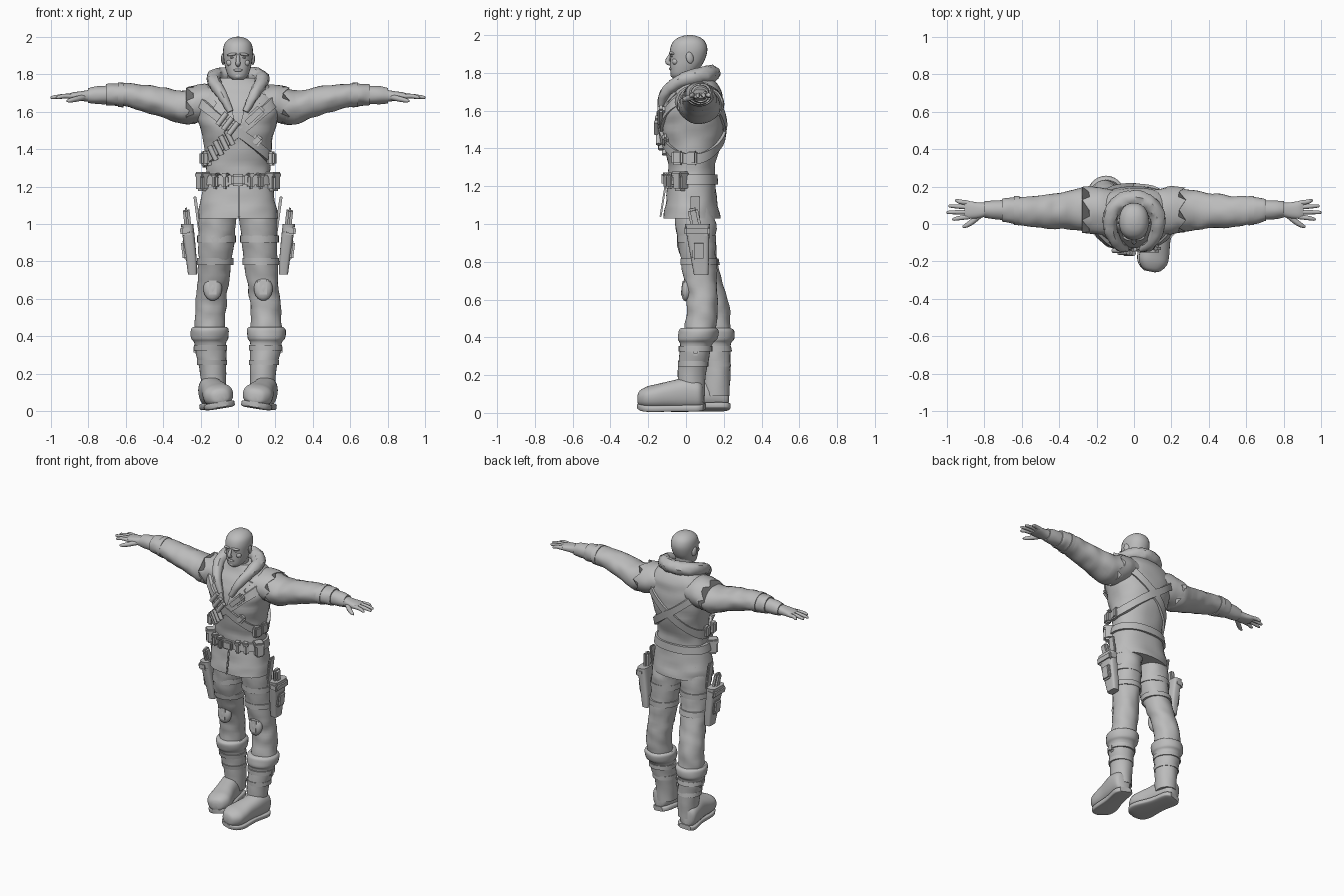
import bpy, bmesh, math
from mathutils import Vector, Euler, noise

if "Cube" in bpy.data.objects:
    bpy.data.objects.remove(bpy.data.objects["Cube"])

GREY = (0.5, 0.5, 0.5, 1)
mat = bpy.data.materials.new("plain grey")
mat.use_nodes = True
mat.diffuse_color = GREY
mat.node_tree.nodes["Principled BSDF"].inputs["Base Color"].default_value = GREY
parts = []


def finish(name, bm):
    bmesh.ops.recalc_face_normals(bm, faces=bm.faces)
    me = bpy.data.meshes.new(name)
    bm.to_mesh(me)
    bm.free()
    me.materials.append(mat)
    ob = bpy.data.objects.new(name, me)
    bpy.context.collection.objects.link(ob)
    parts.append(ob)
    return ob


def spline(keys, k=4):
    """Smooth curve through tuples of numbers."""
    v = [Vector(q) for q in keys]
    out = []
    for i in range(len(v) - 1):
        a, b, c, d = v[max(i - 1, 0)], v[i], v[i + 1], v[min(i + 2, len(v) - 1)]
        for j in range(k):
            t = j / k
            out.append(b + (c - a) * (t / 2) + (a * 2 - b * 5 + c * 4 - d) * (t * t / 2)
                       + (b * 3 - a - c * 3 + d) * (t ** 3 / 2))
    return out + [v[-1]]


def skin(name, rings, closed=False):
    bm = bmesh.new()
    rows = [[bm.verts.new(p) for p in r] for r in rings]
    n = len(rows[0])
    for i in range(len(rows) if closed else len(rows) - 1):
        a, b = rows[i], rows[(i + 1) % len(rows)]
        for j in range(n):
            bm.faces.new((a[j], a[(j + 1) % n], b[(j + 1) % n], b[j]))
    if not closed:
        bm.faces.new(rows[0])
        bm.faces.new(rows[-1])
    return finish(name, bm)


def loft(name, keys, axis="Z", n=28, p=2, k=4, folds=0, jag=0):
    """keys: (position on axis, centre a, centre b, radius a, radius b)."""
    rings = []
    path = spline(keys, k)
    for m, (t, a, b, ra, rb) in enumerate(path):
        ring = []
        for j in range(n):
            ang = math.tau * j / n
            c, s = math.cos(ang), math.sin(ang)
            c = math.copysign(abs(c) ** (2 / p), c)
            s = math.copysign(abs(s) ** (2 / p), s)
            seed = Vector((c * 1.5, s * 1.5, t * 18 + a * 9))
            f = 1 + folds * noise.noise(seed)
            u, v, w = a + ra * c * f, b + rb * s * f, t
            if jag and m == len(path) - 1:
                w += jag * ((j * 3) % 4 - 1.5)
            ring.append({"Z": (u, v, w), "X": (w, u, v), "Y": (u, w, v)}[axis])
        rings.append(ring)
    return skin(name, rings)


def tube(name, keys, n=12, k=3, folds=0):
    """keys: (x, y, z, radius)."""
    path = spline(keys, k)
    pos = [q.to_3d() for q in path]
    d0 = pos[1] - pos[0]
    side = d0.orthogonal().normalized()
    rings = []
    for i, q in enumerate(path):
        d = (pos[min(i + 1, len(pos) - 1)] - pos[max(i - 1, 0)]).normalized()
        side = (side - d * side.dot(d)).normalized()
        up = d.cross(side)
        ring = []
        for j in range(n):
            a = math.tau * j / n
            o = side * math.cos(a) + up * math.sin(a)
            ring.append(pos[i] + o * q.w * (1 + folds * noise.noise((pos[i] + o * .05) * 35)))
        rings.append(ring)
    return skin(name, rings)


def box(name, loc, size, rot=(0, 0, 0), bevel=.01):
    bm = bmesh.new()
    bmesh.ops.create_cube(bm, size=1)
    bmesh.ops.scale(bm, vec=size, verts=bm.verts)
    bmesh.ops.bevel(bm, geom=bm.edges[:], offset=bevel, segments=2, affect="EDGES")
    ob = finish(name, bm)
    ob.location, ob.rotation_euler = loc, [math.radians(r) for r in rot]
    return ob


def ball(name, loc, size, rot=(0, 0, 0)):
    bm = bmesh.new()
    bmesh.ops.create_uvsphere(bm, u_segments=16, v_segments=10, radius=1)
    bmesh.ops.scale(bm, vec=size, verts=bm.verts)
    ob = finish(name, bm)
    ob.location, ob.rotation_euler = loc, [math.radians(r) for r in rot]
    return ob


# Coat body with flared skirt
COAT = [(1.03, 0, .03, .213, .148), (1.1, 0, .03, .205, .14), (1.2, 0, .03, .187, .125),
        (1.25, 0, .03, .176, .12), (1.32, 0, .03, .172, .125), (1.42, 0, .035, .178, .15),
        (1.52, 0, .035, .205, .164), (1.6, 0, .04, .222, .162), (1.67, 0, .05, .215, .145),
        (1.73, 0, .06, .175, .115), (1.78, 0, .05, .1, .085)]
loft("coat", COAT, n=40, p=2.3, folds=.05)


def coat_at(z):
    for a, b in zip(COAT, COAT[1:]):
        if z <= b[0]:
            t = max(0, (z - a[0]) / (b[0] - a[0]))
            return [a[i] + (b[i] - a[i]) * t for i in (2, 3, 4)]
    return COAT[-1][2:]


def front_y(x, z):
    cy, rx, ry = coat_at(z)
    return cy - ry * math.sqrt(max(0, 1 - (x / rx) ** 2))


def strap_loop(name, z0, slope, half, out=.016):
    """Band round the coat lying in a tilted plane."""
    rings = []
    for j in range(64):
        a = math.tau * j / 64
        z = z0
        for _ in range(12):
            z = .5 * z + .5 * (z0 + slope * coat_at(z)[1] * math.cos(a))
        ring = []
        for dz, o in ((-half, -.015), (-half, out), (half, out), (half, -.015)):
            cy, rx, ry = coat_at(z + dz)
            c, s = math.cos(a), math.sin(a)
            c, s = math.copysign(abs(c) ** .9, c), math.copysign(abs(s) ** .9, s)
            ring.append(((rx + o) * c, cy + (ry + o) * s, z + dz))
        rings.append(ring)
    return skin(name, rings, closed=True)


strap_loop("bandolier_from_left_shoulder", 1.49, .9, .032)
strap_loop("bandolier_from_right_shoulder", 1.49, -.85, .028, .02)
strap_loop("belt", 1.235, 0, .026)
box("belt_buckle", (0, -.115, 1.235), (.075, .03, .062))
box("coat_front_seam", (.005, -.122, 1.12), (.012, .01, .17), (-9, 0, 0), .003)

# Belt pouches and chest pouches
for i, x in enumerate((-.185, -.12, -.068, .068, .12, .185)):
    big = abs(x) > .15
    y = front_y(x * .9, 1.23) - .012
    box(f"belt_pouch_{i}", (x, y, 1.225), (.062, .07, .1) if big else (.036, .045, .075),
        (0, 0, x * 270), .012)
    box(f"belt_pouch_flap_{i}", (x, y - .004, 1.262), (.068, .074, .03) if big else (.04, .05, .022),
        (0, 0, x * 270), .007)
for s in (-1, 1):
    for i, y in enumerate((-.045, .03)):
        box(f"side_pouch_{i}", (s * .18, y, 1.35), (.04, .06, .075), (0, 0, -s * 15), .01)
box("chest_pouch", (.085, front_y(.085, 1.57) - .02, 1.575), (.13, .04, .055), (0, -43, 0), .012)
box("chest_pouch_small", (.1, front_y(.1, 1.45) - .015, 1.445), (.05, .035, .06), (0, 40, 0))


# Cartridges tucked in the bandolier
def shell(x, z, tilt, length, r):
    y = front_y(x, z) - .03
    d = Vector((math.sin(tilt), 0, math.cos(tilt))) * length / 2
    tube("cartridge", [(x + e * d.x, y, z + e * d.z, r) for e in (-1, 1)], n=10, k=1)


for i in range(5):
    shell(-.165 + i * .03, 1.352 + i * .027, -.45, .085, .014)
for i in range(3):
    shell(-.085 + i * .03, 1.56 - i * .025, .65, .08, .014)

# Collar, lapels, neck
half = [(.04, -.135, 1.6, .016), (.085, -.112, 1.69, .028), (.125, -.03, 1.755, .036),
        (.12, .06, 1.783, .042), (.065, .118, 1.792, .045), (0, .135, 1.795, .045)]
tube("fur_collar", half + [(-x, y, z, r) for x, y, z, r in half[-2::-1]], n=16, k=5, folds=.2)
loft("neck", [(1.62, 0, .02, .07, .08), (1.7, 0, .03, .068, .068), (1.78, 0, .02, .056, .056),
              (1.86, 0, .02, .056, .06)])
LAPEL = [(.005, 1.5), (.035, 1.62), (.09, 1.71), (.15, 1.69), (.115, 1.645), (.14, 1.61), (.07, 1.56)]
for s in (-1, 1):
    bm = bmesh.new()
    f = bm.faces.new([bm.verts.new((s * x, front_y(x, z) - .018, z)) for x, z in LAPEL])
    ext = bmesh.ops.extrude_face_region(bm, geom=[f])["geom"]
    bmesh.ops.translate(bm, vec=(0, .025, 0), verts=[v for v in ext if isinstance(v, bmesh.types.BMVert)])
    bmesh.ops.triangulate(bm, faces=bm.faces)
    finish("lapel", bm)

# Head and face
loft("head", [(1.772, 0, -.035, .03, .035), (1.79, 0, -.02, .052, .06), (1.83, 0, -.004, .067, .08),
              (1.87, 0, .008, .075, .092), (1.92, 0, .014, .08, .099), (1.96, 0, .016, .073, .088),
              (1.985, 0, .018, .052, .062), (1.997, 0, .019, .025, .03), (2, 0, .02, .004, .005)], p=2.2)
tube("nose", [(0, -.08, 1.9, .008), (0, -.094, 1.875, .011), (0, -.097, 1.857, .013), (0, -.082, 1.848, .011)])
ball("lips", (0, -.08, 1.821), (.024, .01, .008))
ball("chin", (0, -.062, 1.79), (.026, .02, .018))
for s in (-1, 1):
    ball("brow", (s * .032, -.076, 1.905), (.028, .013, .008), (0, s * 8, s * 18))
    ball("eye", (s * .031, -.073, 1.889), (.013, .009, .006))
    ball("cheek", (s * .043, -.056, 1.86), (.02, .018, .018))
    ball("ear", (s * .08, .02, 1.88), (.01, .02, .031), (12, 0, s * 15))

# Arms and hands
ARM = [(.1, .06, 1.65, .11, .085), (.2, .07, 1.64, .118, .098), (.3, .075, 1.623, .112, .09),
       (.4, .07, 1.648, .095, .08), (.5, .066, 1.67, .086, .071), (.6, .07, 1.688, .077, .063),
       (.68, .075, 1.69, .066, .059), (.705, .075, 1.69, .06, .055)]
for s in (-1, 1):
    def mirror(keys):
        return [(s * q[0],) + tuple(q[1:]) for q in keys]
    loft("sleeve", mirror(ARM), "X", folds=.09, k=5)
    loft("torn_shoulder_flap", mirror([(.1, .06, 1.655, .12, .085), (.18, .068, 1.645, .128, .1),
                                       (.25, .075, 1.635, .124, .101)]), "X", folds=.06, jag=s * .018)
    loft("sleeve_band", mirror([(.61, .071, 1.688, .079, .066), (.64, .073, 1.69, .077, .065)]), "X", k=1)
    loft("glove_cuff", mirror([(.68, .075, 1.689, .053, .049), (.75, .076, 1.688, .05, .048),
                               (.8, .078, 1.685, .043, .04)]), "X", folds=.05)
    loft("palm", mirror([(.78, .078, 1.685, .036, .034), (.83, .073, 1.683, .042, .027),
                         (.88, .075, 1.682, .047, .021), (.905, .077, 1.68, .045, .014)]), "X", p=2.4)
    for y, spread, tip in ((.038, -.012, .97), (.064, -.002, 1), (.09, .006, .99), (.113, .012, .955)):
        tube("finger", mirror([(.885, y, 1.682, .013), (.93, y + spread * .5, 1.683, .012),
                               (tip - .01, y + spread, 1.676, .009), (tip, y + spread, 1.675, .004)]), n=10)
    tube("thumb", mirror([(.82, .05, 1.677, .016), (.86, .015, 1.668, .015), (.895, -.008, 1.66, .012),
                          (.915, -.016, 1.656, .005)]), n=10)

# Legs, boots and holsters; the right leg stands further back
for s in (-1, 1):
    def back(z):
        return 0 if s > 0 else .13 * min(1, max(0, (.85 - z) / .65))

    def leg(keys):
        return [(z, s * x, y + back(z), rx, ry) for z, x, y, rx, ry in keys]
    loft("trouser_leg", leg([(1.12, .1, .04, .095, .1), (1, .11, .05, .1, .105), (.85, .118, .063, .092, .096),
                             (.7, .132, .078, .085, .085), (.6, .143, .088, .082, .082),
                             (.5, .15, .083, .082, .083), (.4, .15, .065, .085, .085)]), folds=.09, k=5)
    for z, x, y, r in ((.92, .115, .056, .103), (.8, .122, .068, .098)):
        loft("thigh_strap", leg([(z - .018, x, y, r, r), (z + .018, x, y, r, r)]), k=1)
    ball("knee_pad", (s * .135, .005 + back(.65), .655), (.05, .03, .065), (-6, 0, 0))
    box("knee_plate", (s * .135, -.008 + back(.65), .66), (.065, .03, .1), (-6, 0, 0), .012)
    loft("boot_shaft", leg([(.45, .15, .067, .09, .09), (.435, .15, .066, .102, .106), (.39, .15, .06, .1, .102),
                            (.365, .149, .054, .086, .086), (.3, .144, .045, .08, .08), (.2, .132, .03, .069, .074),
                            (.09, .13, .028, .064, .072)]), folds=.05)
    for z, x, y, r in ((.34, .147, .05, .089), (.26, .139, .038, .08)):
        loft("boot_strap", leg([(z - .014, x, y, r, r), (z + .014, x, y, r, r)]), k=1)
    box("boot_buckle", (s * .225, .05 + back(.33), .33), (.025, .04, .05))
    foot = [loft("boot_foot", [(.09, 0, .08, .035, .05), (.07, 0, .085, .055, .07), (0, 0, .092, .064, .08),
                               (-.09, 0, .085, .068, .07), (-.16, 0, .076, .078, .062), (-.21, 0, .072, .077, .055),
                               (-.25, 0, .066, .05, .04), (-.262, 0, .06, .02, .02)], "Y", p=2.4),
            loft("boot_sole", [(.095, 0, .018, .04, .016), (.06, 0, .018, .064, .018), (-.05, 0, .018, .064, .018),
                               (-.17, 0, .018, .082, .018), (-.23, 0, .02, .068, .018), (-.262, 0, .024, .03, .014)],
                 "Y", p=5)]
    for ob in foot:
        ob.location = (s * .13, .005 + back(.1), .014)
        ob.rotation_euler = Euler((0, s * math.radians(9), -s * math.radians(11)))
    loft("holster", [(.73, s * .243, .08, .024, .038), (.8, s * .248, .075, .028, .046),
                     (.92, s * .262, .065, .032, .058), (1.0, s * .272, .06, .033, .066)], p=4)
    box("holster_flap", (s * .278, .06, .965), (.062, .135, .05), (0, s * 7, 0))
    box("holster_pocket", (s * .285, .068, .86), (.03, .07, .1), (0, s * 7, 0))
    box("gun_grip", (s * .272, .045, 1.03), (.036, .055, .11), (12, s * 6, 0), .012)
    box("holster_hanger", (s * .215, .05, 1.04), (.016, .05, .22), (0, s * 8, 0), .005)

# Smooth shading with crisp edges
bpy.ops.object.select_all(action="DESELECT")
for ob in parts:
    ob.select_set(True)
bpy.context.view_layer.objects.active = parts[0]
bpy.ops.object.shade_smooth_by_angle(angle=math.radians(38))
